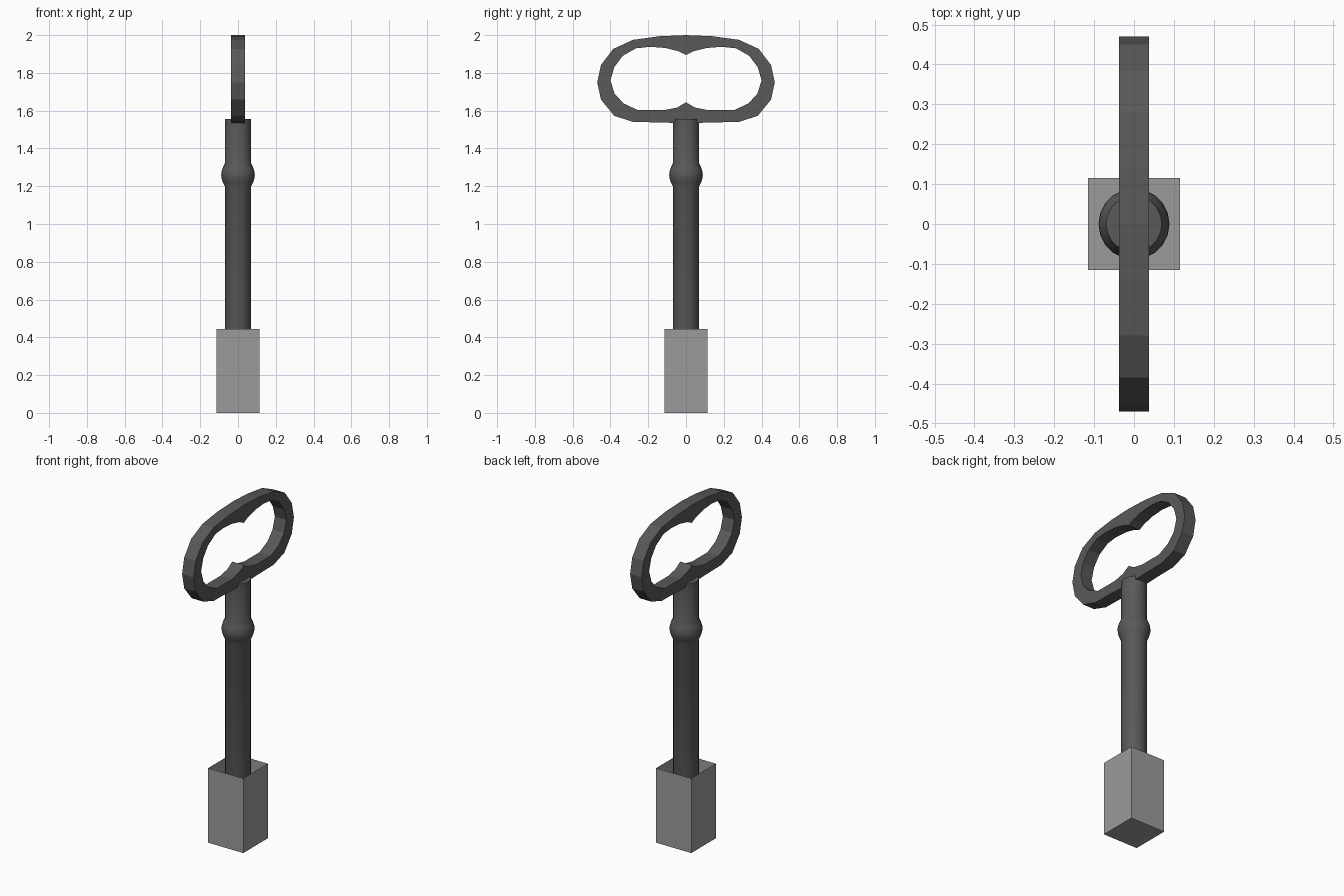
import bpy, bmesh, math

if "Cube" in bpy.data.objects:
    bpy.data.objects.remove(bpy.data.objects["Cube"])


def material(name, v):
    m = bpy.data.materials.new(name)
    m.diffuse_color = (v, v, v, 1)
    m.use_nodes = True
    m.node_tree.nodes["Principled BSDF"].inputs["Base Color"].default_value = m.diffuse_color
    return m


dark = material("dark_metal", 0.1)
light = material("light_metal", 0.33)


def add_mesh(name, bm, mat):
    bmesh.ops.recalc_face_normals(bm, faces=bm.faces)
    me = bpy.data.meshes.new(name)
    bm.to_mesh(me)
    bm.free()
    ob = bpy.data.objects.new(name, me)
    bpy.context.collection.objects.link(ob)
    me.materials.append(mat)
    return ob


def select_only(ob):
    bpy.ops.object.select_all(action='DESELECT')
    ob.select_set(True)
    bpy.context.view_layer.objects.active = ob


# Square socket: closed floor, open top
bm = bmesh.new()
floor = [bm.verts.new((0.115 * sx, 0.115 * sy, 0))
         for sx, sy in ((-1, -1), (1, -1), (1, 1), (-1, 1))]
rim = [bm.verts.new((v.co.x, v.co.y, 0.443)) for v in floor]
bm.faces.new(floor[::-1])
for i in range(4):
    j = (i + 1) % 4
    bm.faces.new((floor[i], floor[j], rim[j], rim[i]))
add_mesh("socket", bm, light)

# Round shaft with a swelling collar, lathed from a profile
SIDES = 20
profile = [(0.07, 0.01), (0.07, 1.20), (0.08, 1.22), (0.087, 1.242), (0.089, 1.26),
           (0.087, 1.278), (0.08, 1.30), (0.07, 1.32), (0.07, 1.555)]
bm = bmesh.new()
rings = [[bm.verts.new((r * math.cos(2 * math.pi * k / SIDES),
                        r * math.sin(2 * math.pi * k / SIDES), z))
          for k in range(SIDES)] for r, z in profile]
for a, b in zip(rings, rings[1:]):
    for k in range(SIDES):
        n = (k + 1) % SIDES
        bm.faces.new((a[k], a[n], b[n], b[k]))
bm.faces.new(rings[0][::-1])
bm.faces.new(rings[-1])
shaft = add_mesh("shaft", bm, dark)
select_only(shaft)
bpy.ops.object.shade_smooth_by_angle(angle=math.radians(40))

# Handle ring: half outlines in (y, z), mirrored, filled and extruded
outer = [(0, 2.0), (0.14, 1.994), (0.28, 1.975), (0.385, 1.927), (0.45, 1.842),
         (0.47, 1.75), (0.45, 1.658), (0.38, 1.573), (0.28, 1.54), (0.15, 1.538), (0, 1.533)]
inner = [(0, 1.895), (0.04, 1.915), (0.11, 1.932), (0.19, 1.938), (0.265, 1.93),
         (0.335, 1.89), (0.38, 1.83), (0.40, 1.76), (0.378, 1.69), (0.33, 1.638),
         (0.255, 1.603), (0.115, 1.603), (0.045, 1.617), (0, 1.645)]
cu = bpy.data.curves.new("handle_ring", 'CURVE')
cu.dimensions = '2D'
cu.fill_mode = 'BOTH'
cu.extrude = 0.038
for half in (outer, inner):
    pts = half + [(-y, z) for y, z in half[-2:0:-1]]
    sp = cu.splines.new('POLY')
    sp.points.add(len(pts) - 1)
    for p, (y, z) in zip(sp.points, pts):
        p.co = (y, z, 0, 1)
    sp.use_cyclic_u = True
    sp.use_smooth = False
cu.materials.append(dark)
ring = bpy.data.objects.new("handle_ring", cu)
bpy.context.collection.objects.link(ring)
ring.rotation_euler = (math.pi / 2, 0, math.pi / 2)
select_only(ring)
bpy.ops.object.convert(target='MESH')
